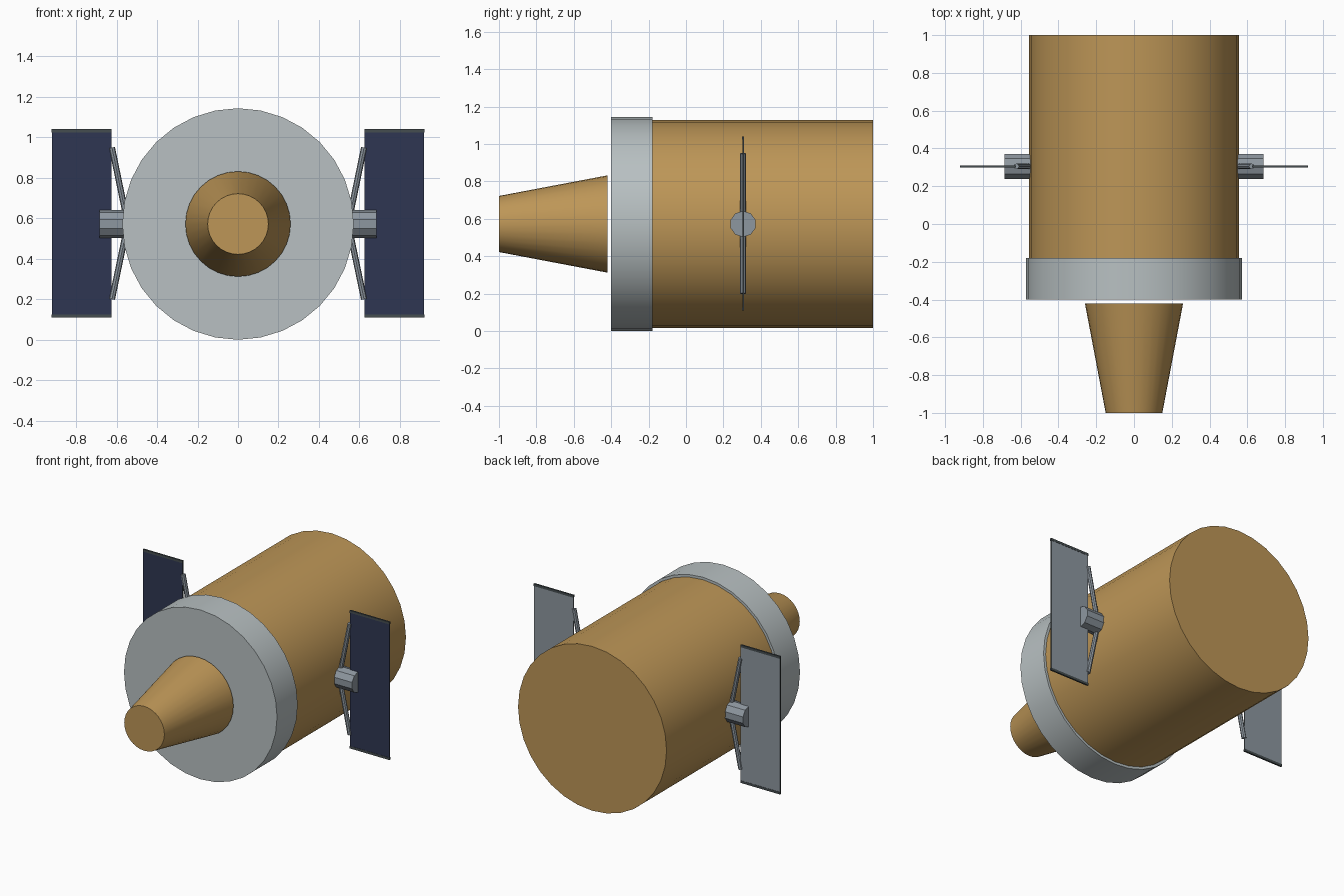
import bpy, math
from mathutils import Vector

cube = bpy.data.objects.get("Cube")
if cube:
    bpy.data.objects.remove(cube)

AXIS_Z = 0.572   # height of the main axis
ARM_Y = 0.305    # position of the panel arms along the body


def material(name, rgb):
    m = bpy.data.materials.new(name)
    m.use_nodes = True
    m.diffuse_color = (*rgb, 1)
    m.node_tree.nodes["Principled BSDF"].inputs["Base Color"].default_value = (*rgb, 1)
    return m


tan = material("tan foil", (0.51, 0.305, 0.095))
silver = material("pale silver", (0.48, 0.53, 0.54))
grey = material("mid grey", (0.27, 0.31, 0.35))
blue = material("navy cells", (0.028, 0.037, 0.085))
dark = material("dark trim", (0.06, 0.075, 0.08))


def tube(name, start, end, r1, r2, sides, mat, smooth=True):
    """Closed cylinder or cone between two points."""
    a, b = Vector(start), Vector(end)
    bpy.ops.mesh.primitive_cone_add(vertices=sides, radius1=r1, radius2=r2,
                                    depth=(b - a).length, location=(a + b) / 2)
    o = bpy.context.object
    o.name = name
    o.rotation_euler = (b - a).to_track_quat('Z', 'Y').to_euler()
    o.data.materials.append(mat)
    if smooth:
        bpy.ops.object.shade_smooth_by_angle(angle=math.radians(30))
    return o


def box(name, centre, size, *mats):
    bpy.ops.mesh.primitive_cube_add(size=1, location=centre)
    o = bpy.context.object
    o.name = name
    o.scale = size
    for m in mats:
        o.data.materials.append(m)
    return o


# Main body, collar and the separate tapered nose
tube("body", (0, -0.2, AXIS_Z), (0, 1, AXIS_Z), 0.555, 0.555, 32, tan)
tube("collar", (0, -0.4, AXIS_Z), (0, -0.18, AXIS_Z), 0.572, 0.572, 32, silver)
tube("nose_cone", (0, -1, AXIS_Z), (0, -0.42, AXIS_Z), 0.15, 0.26, 32, tan)

# Side arms with panels
for side, s in (("left", 1), ("right", -1)):
    tube(side + "_hub", (s * 0.53, ARM_Y, AXIS_Z), (s * 0.685, ARM_Y, AXIS_Z),
         0.07, 0.07, 10, grey, smooth=False)

    # Panel: cells on the front, plain back, dark rim
    panel = box(side + "_panel", (s * 0.773, ARM_Y, AXIS_Z + 0.003), (0.295, 0.008, 0.93),
                dark, blue, grey)
    for f in panel.data.polygons:
        if f.normal.y < -0.5:
            f.material_index = 1
        elif f.normal.y > 0.5:
            f.material_index = 2

    for end, e in (("upper", 1), ("lower", -1)):
        box(f"{side}_{end}_trim", (s * 0.773, ARM_Y, AXIS_Z + 0.003 + e * 0.458),
            (0.296, 0.011, 0.016), dark)
        tube(f"{side}_{end}_strut", (s * 0.545, ARM_Y, AXIS_Z),
             (s * 0.623, ARM_Y, AXIS_Z + 0.003 + e * 0.375), 0.015, 0.015, 8, grey, smooth=False)
